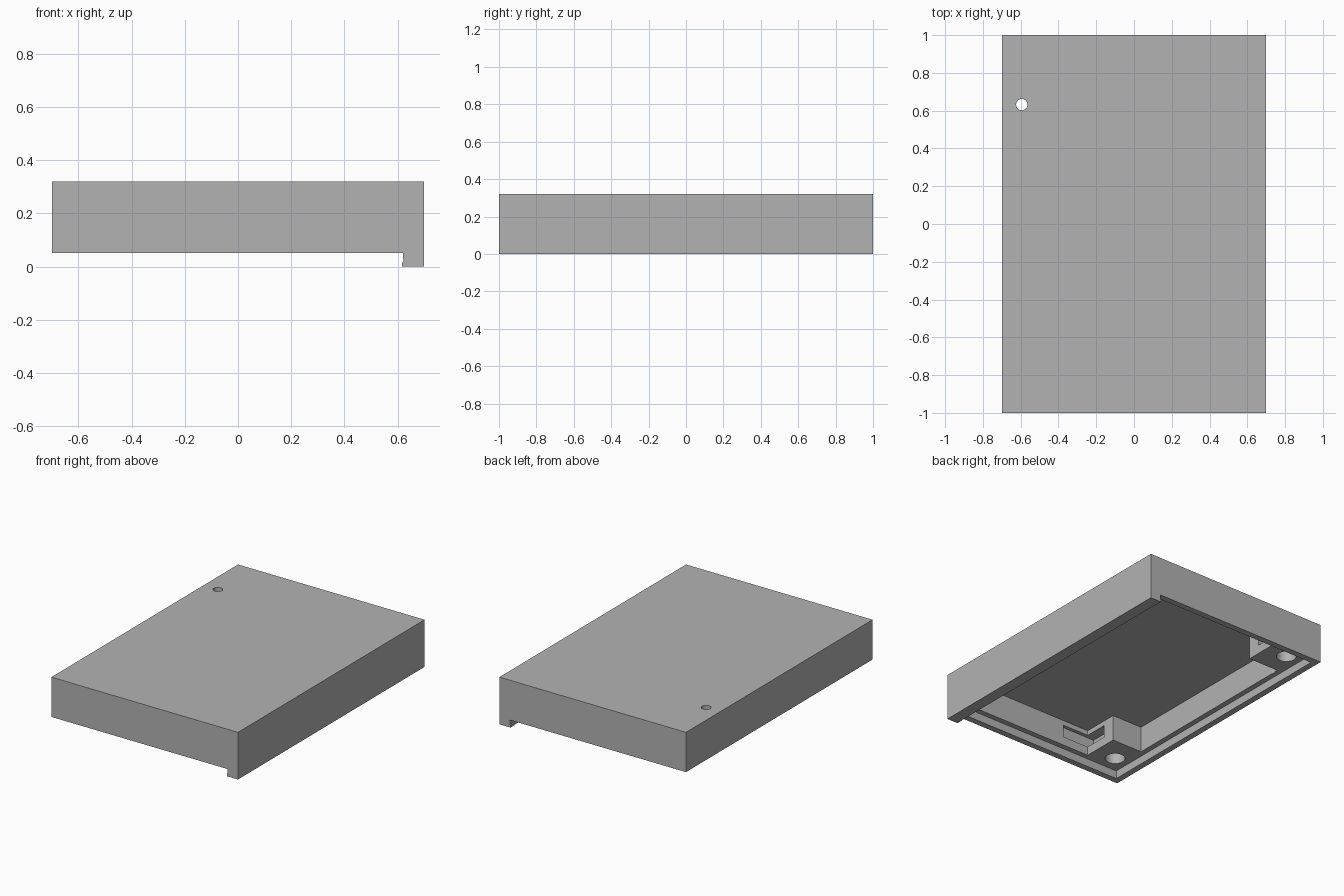
import bpy, bmesh, math

if "Cube" in bpy.data.objects:
    bpy.data.objects.remove(bpy.data.objects["Cube"], do_unlink=True)

grey = bpy.data.materials.new("plain grey")
grey.use_nodes = True
colour = (0.45, 0.45, 0.45, 1)
grey.diffuse_color = colour
grey.node_tree.nodes["Principled BSDF"].inputs["Base Color"].default_value = colour

# Main dimensions
HALF_X, HALF_Y, TOP, BASE = 0.7, 1.0, 0.32, 0.05
RIM, WALL, SHELF, CEILING = 0.043, 0.08, 0.105, 0.283
POST_X, POST_Y = 0.31, 0.33      # corner post reach from the outer faces
LIP = 0.62                       # inner face of the long hooked lip


def prism(name, outline, to_world, depth):
    """Extrude a closed outline along a vector into a solid."""
    bm = bmesh.new()
    face = bm.faces.new([bm.verts.new(to_world(a, b)) for a, b in outline])
    new = bmesh.ops.extrude_face_region(bm, geom=[face])["geom"]
    bmesh.ops.translate(bm, vec=depth, verts=[v for v in new if isinstance(v, bmesh.types.BMVert)])
    bmesh.ops.recalc_face_normals(bm, faces=bm.faces)
    mesh = bpy.data.meshes.new(name)
    bm.to_mesh(mesh)
    bm.free()
    mesh.materials.append(grey)
    obj = bpy.data.objects.new(name, mesh)
    bpy.context.collection.objects.link(obj)
    return obj


def upright(name, outline, z0, z1):
    return prism(name, outline, lambda a, b: (a, b, z0), (0, 0, z1 - z0))


def rect(x0, x1, y0, y1):
    return [(x0, y0), (x1, y0), (x1, y1), (x0, y1)]


def circle(x, y, r, n=40):
    return [(x + r * math.cos(math.tau * i / n), y + r * math.sin(math.tau * i / n)) for i in range(n)]


# Lid block with the hooked lip along one long side
section = [(-HALF_X, BASE), (LIP, BASE), (LIP + 0.002, 0.02), (LIP - 0.003, 0.015),
           (LIP - 0.003, 0), (HALF_X, 0), (HALF_X, TOP), (-HALF_X, TOP)]
lid = prism("lid", section, lambda a, b: (a, -HALF_Y, b), (0, 2 * HALF_Y, 0))

# Shallow step inside the rim
cutters = [upright("rim_step_cutter",
                   rect(-HALF_X + RIM, LIP, -HALF_Y + RIM, HALF_Y - RIM), 0, SHELF)]

# Deep cavity that leaves two corner posts standing
x_in, y_in = HALF_X - WALL, HALF_Y - WALL
px, py = -HALF_X + POST_X, HALF_Y - POST_Y
cavity = [(x_in, -y_in), (x_in, y_in), (px, y_in), (px, py),
          (-x_in, py), (-x_in, -py), (px, -py), (px, -y_in)]
cutters.append(upright("cavity_cutter", cavity, 0, CEILING))

# Round sockets and side slots in the posts
for side, label in ((-1, "front"), (1, "back")):
    cutters.append(upright(label + "_socket_cutter",
                           circle(-HALF_X + 0.15, side * (HALF_Y - 0.158), 0.063), 0, 0.2))
    ys = sorted((side * 0.76, side * 0.945))
    cutters.append(upright(label + "_slot_cutter", rect(-0.46, -0.19, *ys), 0.165, 0.25))

# Small through hole in the top
cutters.append(upright("pin_hole_cutter", circle(-0.594, 0.632, 0.03), 0, 0.4))

bpy.context.view_layer.objects.active = lid
for cutter in cutters:
    mod = lid.modifiers.new(cutter.name, "BOOLEAN")
    mod.operation, mod.solver, mod.object = "DIFFERENCE", "EXACT", cutter
    bpy.ops.object.modifier_apply(modifier=mod.name)
    bpy.data.objects.remove(cutter, do_unlink=True)

bpy.ops.object.select_all(action="DESELECT")
lid.select_set(True)
bpy.ops.object.shade_smooth_by_angle(angle=math.radians(30))
